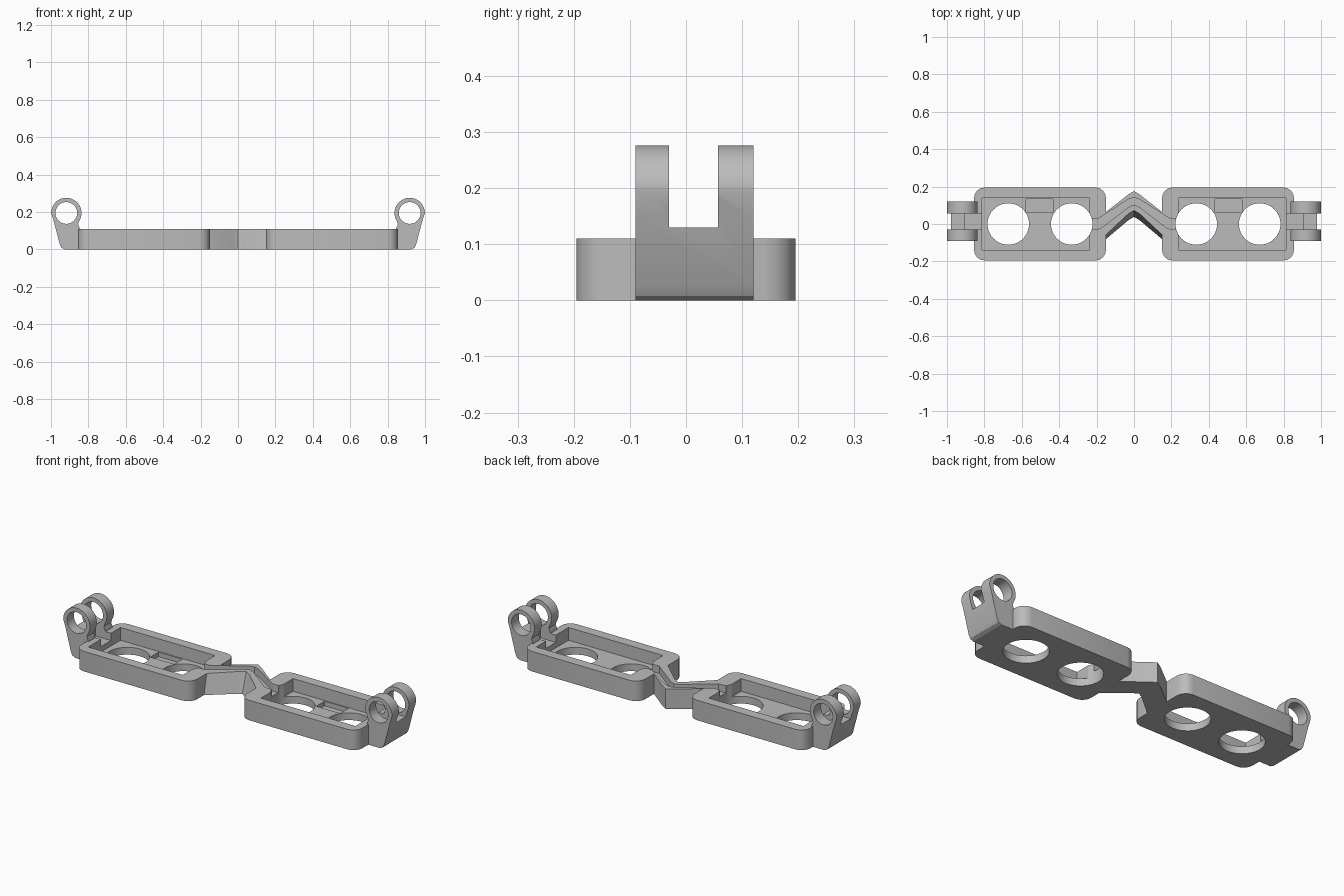
import bpy, bmesh, math
from mathutils import Vector

cube = bpy.data.objects.get("Cube")
if cube:
    bpy.data.objects.remove(cube, do_unlink=True)

grey = bpy.data.materials.new("matte grey")
grey.use_nodes = True
grey.diffuse_color = (0.5, 0.5, 0.5, 1)
grey.node_tree.nodes["Principled BSDF"].inputs["Base Color"].default_value = (0.5, 0.5, 0.5, 1)


def prism(name, bottom, top):
    """Solid between two matching loops of 3D points."""
    bm = bmesh.new()
    a = [bm.verts.new(p) for p in bottom]
    b = [bm.verts.new(p) for p in top]
    bm.faces.new(a[::-1])
    bm.faces.new(b)
    for i in range(len(a)):
        j = (i + 1) % len(a)
        bm.faces.new((a[i], a[j], b[j], b[i]))
    bmesh.ops.recalc_face_normals(bm, faces=bm.faces)
    mesh = bpy.data.meshes.new(name)
    bm.to_mesh(mesh)
    bm.free()
    mesh.materials.append(grey)
    ob = bpy.data.objects.new(name, mesh)
    bpy.context.collection.objects.link(ob)
    return ob


def upright(name, outline, z0, z1):
    return prism(name, [(x, y, z0) for x, y in outline], [(x, y, z1) for x, y in outline])


def sideways(name, outline, y0, y1):
    return prism(name, [(x, y0, z) for x, z in outline], [(x, y1, z) for x, z in outline])


def rect(x0, x1, y0, y1):
    return [(x0, y0), (x1, y0), (x1, y1), (x0, y1)]


def arc(cx, cy, r, a0, a1, n):
    angles = [math.radians(a0 + (a1 - a0) * i / n) for i in range(n + 1)]
    return [(cx + r * math.cos(a), cy + r * math.sin(a)) for a in angles]


def circle(cx, cy, r, n=48):
    return arc(cx, cy, r, 0, 360, n)[:-1]


def cut(ob, *cutters):
    for c in cutters:
        c.hide_render = True
        mod = ob.modifiers.new("cut", "BOOLEAN")
        mod.operation = "DIFFERENCE"
        mod.solver = "EXACT"
        mod.object = c
        bpy.ops.object.select_all(action="DESELECT")
        bpy.context.view_layer.objects.active = ob
        ob.select_set(True)
        bpy.ops.object.modifier_apply(modifier=mod.name)
        bpy.data.objects.remove(c, do_unlink=True)


def smooth(ob):
    bpy.ops.object.select_all(action="DESELECT")
    bpy.context.view_layer.objects.active = ob
    ob.select_set(True)
    bpy.ops.object.shade_smooth_by_angle(angle=math.radians(25))


HEIGHT, FLOOR, GROOVE = 0.11, 0.04, 0.07
LUG_FRONT, LUG_BACK = -0.09, 0.12
SLOT_FRONT, SLOT_BACK = -0.03, 0.057


def mirrored_path(half):
    """Completes a left-to-centre path across x = 0."""
    return half + [(-x, y) for x, y in half[-2::-1]]


def wire_groove():
    back = mirrored_path([(-0.3, 0.03), (-0.19, 0.03), (-0.03, 0.132), (0, 0.142)])
    front = mirrored_path([(-0.3, -0.03), (-0.18, -0.025), (-0.03, 0.09), (0, 0.103)])
    return upright("groove_cutter", back + front[::-1], GROOVE, 0.3)


def end_notch(s):
    return upright("notch_cutter", rect(*sorted((s * 0.78, s * 0.905)), SLOT_FRONT, SLOT_BACK), GROOVE, 0.3)


for s, side in ((1, "left"), (-1, "right")):
    # Rounded tray with cavity, two round holes and a shallow pocket
    outline = []
    for cx, cy, a in ((0.8, 0.14, 0), (0.205, 0.14, 90), (0.205, -0.14, 180), (0.8, -0.14, 270)):
        outline += arc(s * cx, cy, 0.055, a if s > 0 else 180 - a,
                       a + 90 if s > 0 else 90 - a, 4)
    tray = upright(side + "_tray", outline, 0, HEIGHT)
    cavity = upright("cavity_cutter", rect(*sorted((s * 0.237, s * 0.812)), -0.14, 0.14), FLOOR, 0.3)
    holes = [upright("hole_cutter", circle(s * x, 0, 0.111), -0.1, 0.2) for x in (0.333, 0.672)]
    pocket = upright("pocket_cutter", rect(*sorted((s * 0.432, s * 0.577)), 0.062, 0.134), 0.015, 0.2)
    cut(tray, cavity, *holes, pocket, wire_groove(), end_notch(s))
    smooth(tray)

    # Hinge with two ringed lugs on a tapered foot
    ring = (s * 0.918, 0.195)
    profile = [(s * x, z) for x, z in ((0.845, 0), (0.925, 0), (0.942, 0.008), (0.952, 0.025), (0.985, 0.15))]
    profile += arc(*ring, 0.081, 0 if s > 0 else 180, 210 if s > 0 else -30, 28)
    profile += [(s * 0.855, 0.135), (s * 0.845, 0.11)]
    hinge = sideways(side + "_hinge", profile, LUG_FRONT, LUG_BACK)
    pin = sideways("pin_cutter", circle(*ring, 0.058), -0.3, 0.3)
    slot = upright("slot_cutter", rect(*sorted((s * 0.7, s * 1.1)), SLOT_FRONT, SLOT_BACK), 0.13, 0.4)
    cut(hinge, pin, slot, end_notch(s))
    smooth(hinge)

# Angled bridge with a sloping front face and a wire groove on top
back = mirrored_path([(-0.17, 0.055), (-0.155, 0.06), (-0.03, 0.158), (0, 0.176)])
front_top = mirrored_path([(-0.17, -0.066), (-0.155, -0.062), (-0.03, 0.055), (0, 0.072)])
front_low = mirrored_path([(-0.17, -0.09), (-0.155, -0.085), (-0.03, 0.02), (0, 0.038)])
low = [(x, y, 0) for x, y in back + front_low[::-1]]
high = [(x, y, HEIGHT) for x, y in back + front_top[::-1]]
bridge = prism("bridge", low, high)
cut(bridge, wire_groove())
smooth(bridge)
